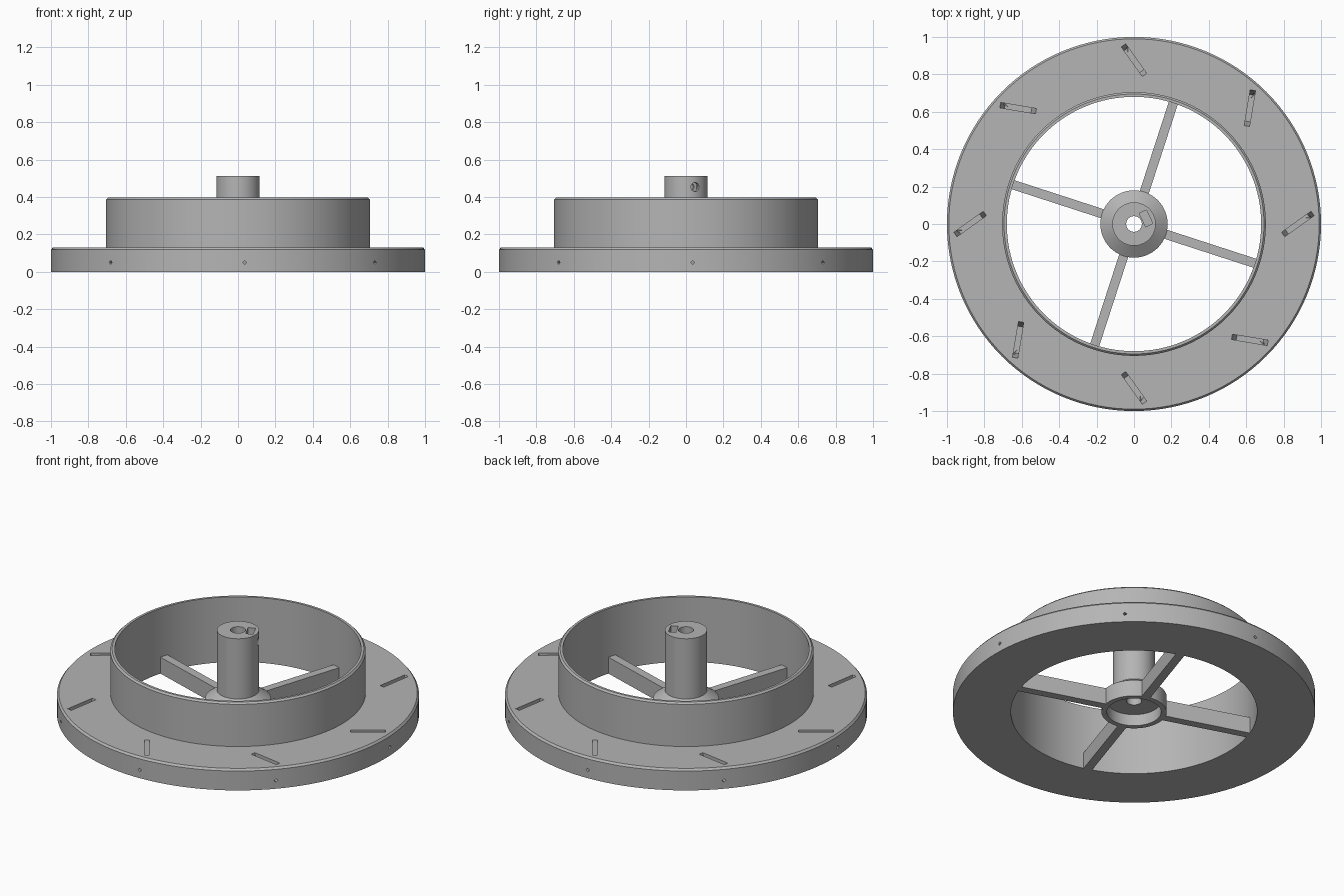
import bpy, bmesh
from math import cos, sin, pi, radians
from mathutils import Matrix, Vector

if "Cube" in bpy.data.objects:
    bpy.data.objects.remove(bpy.data.objects["Cube"])

GREY = (0.46, 0.46, 0.46, 1)
grey = bpy.data.materials.new("plain grey")
grey.use_nodes = True
grey.diffuse_color = GREY
grey.node_tree.nodes["Principled BSDF"].inputs["Base Color"].default_value = GREY


def finish(name, bm):
    bmesh.ops.recalc_face_normals(bm, faces=bm.faces)
    mesh = bpy.data.meshes.new(name)
    bm.to_mesh(mesh)
    bm.free()
    mesh.materials.append(grey)
    obj = bpy.data.objects.new(name, mesh)
    bpy.context.collection.objects.link(obj)
    return obj


def lathe(name, profile, steps=128):
    """Closed (radius, z) profile turned about the z axis."""
    bm = bmesh.new()
    rings = [[bm.verts.new((r * cos(2 * pi * i / steps), r * sin(2 * pi * i / steps), z))
              for r, z in profile] for i in range(steps)]
    n = len(profile)
    for i in range(steps):
        a, b = rings[i], rings[(i + 1) % steps]
        for j in range(n):
            k = (j + 1) % n
            bm.faces.new((a[j], b[j], b[k], a[k]))
    return finish(name, bm)


def add_box(bm, size, matrix):
    return bmesh.ops.create_cube(bm, size=1, matrix=matrix @ Matrix.Diagonal((*size, 1)))["verts"]


def add_pin(bm, radius, start, end, angle, z, sides):
    """Horizontal radial cylinder from radius start to radius end."""
    m = (Matrix.Rotation(angle, 4, "Z") @ Matrix.Translation(((start + end) / 2, 0, z))
         @ Matrix.Rotation(pi / 2, 4, "Y"))
    bmesh.ops.create_cone(bm, cap_ends=True, segments=sides, radius1=radius,
                          radius2=radius, depth=end - start, matrix=m)


def cut(obj, cutter):
    """Subtract the cutter, bake the result and drop the cutter."""
    cutter.hide_render = True
    mod = obj.modifiers.new("cut", "BOOLEAN")
    mod.operation, mod.solver, mod.object = "DIFFERENCE", "EXACT", cutter
    bpy.context.view_layer.update()
    baked = bpy.data.meshes.new_from_object(
        obj.evaluated_get(bpy.context.evaluated_depsgraph_get()))
    obj.modifiers.clear()
    obj.data = baked
    bpy.data.objects.remove(cutter)


# Flange and drum wall in one turned piece
rim = lathe("flange_and_drum", [
    (0.68, 0), (1.0, 0), (1.0, 0.118), (0.99, 0.13), (0.705, 0.13),
    (0.705, 0.387), (0.695, 0.397), (0.68, 0.397)])

# Slanted slots with sloping ends
slots, holes = bmesh.new(), bmesh.new()
for i in range(8):
    turn = Matrix.Rotation(i * pi / 4, 4, "Z")
    place = (turn @ Matrix.Translation((0.876, 0, 0.09))
             @ Matrix.Rotation(radians(35.5), 4, "Z"))
    verts = add_box(slots, (0.2, 0.028, 0.1), Matrix())
    for v in verts:
        if v.co.z < 0:
            v.co.x *= 0.72
        v.co = place @ v.co
    # Small pin holes from the rim into each slot
    add_pin(holes, 0.011, 0.92, 1.05, i * pi / 4 + radians(2.1), 0.05, 4)
cut(rim, finish("slot_cutter", slots))
cut(rim, finish("pin_hole_cutter", holes))

# Hub with flared foot, central bore and recess below
hub = lathe("hub", [
    (0.15, 0), (0.18, 0), (0.18, 0.1), (0.116, 0.145), (0.116, 0.512),
    (0.042, 0.512), (0.042, 0.07), (0.15, 0.07)], 64)

# Nut pocket and set screw hole near the top of the hub
KEY = radians(25)
pocket, screw = bmesh.new(), bmesh.new()
add_box(pocket, (0.042, 0.08, 0.14),
        Matrix.Rotation(KEY, 4, "Z") @ Matrix.Translation((0.071, 0, 0.48)))
add_pin(screw, 0.024, 0.02, 0.15, KEY, 0.453, 24)
cut(hub, finish("nut_pocket_cutter", pocket))
cut(hub, finish("set_screw_cutter", screw))

# Four spokes
for i in range(4):
    bm = bmesh.new()
    add_box(bm, (0.525, 0.05, 0.1),
            Matrix.Rotation(radians(72 + 90 * i), 4, "Z") @ Matrix.Translation((0.4275, 0, 0.05)))
    finish(f"spoke_{i + 1}", bm)

# Smooth round surfaces, keep edges crisp
for obj in (rim, hub):
    bpy.ops.object.select_all(action="DESELECT")
    obj.select_set(True)
    bpy.context.view_layer.objects.active = obj
    bpy.ops.object.shade_smooth_by_angle(angle=radians(25))
